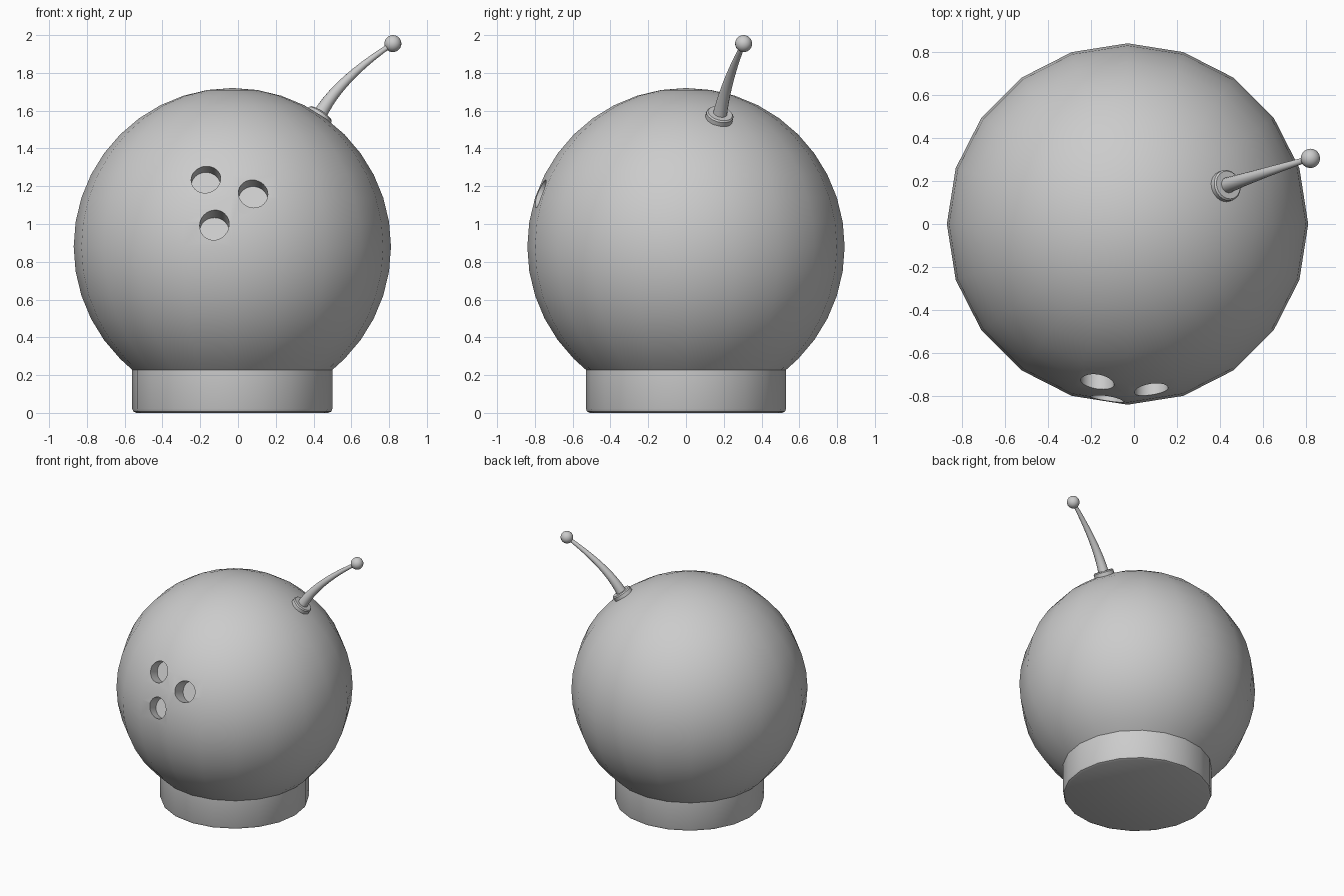
import bpy, bmesh
from math import sin, cos, pi, radians
from mathutils import Vector, Matrix

if "Cube" in bpy.data.objects:
    bpy.data.objects.remove(bpy.data.objects["Cube"])

CENTRE = Vector((-0.03, 0, 0.88))
R = 0.84


def finish(bm, name, smooth=True):
    bmesh.ops.recalc_face_normals(bm, faces=bm.faces[:])
    me = bpy.data.meshes.new(name)
    bm.to_mesh(me)
    bm.free()
    ob = bpy.data.objects.new(name, me)
    bpy.context.collection.objects.link(ob)
    if smooth:
        shade(ob)
    return ob


def shade(ob):
    bpy.ops.object.select_all(action='DESELECT')
    ob.select_set(True)
    bpy.context.view_layer.objects.active = ob
    bpy.ops.object.shade_smooth_by_angle(angle=radians(32))


def skin(name, rings, smooth=True):
    """Bridge rings of points; a ring of one point closes to a pole."""
    bm = bmesh.new()
    loops = [[bm.verts.new(p) for p in ring] for ring in rings]
    for a, b in zip(loops, loops[1:]):
        n = max(len(a), len(b))
        for i in range(n):
            j = (i + 1) % n
            quad = [a[i % len(a)], a[j % len(a)], b[j % len(b)], b[i % len(b)]]
            bm.faces.new(list(dict.fromkeys(quad)))
    for end in (loops[0], loops[-1]):
        if len(end) > 2:
            bm.faces.new(end)
    return finish(bm, name, smooth)


def ring(centre, axis, radius, sides):
    rot = Vector(axis).to_track_quat('Z', 'Y')
    return [Vector(centre) + rot @ Vector((radius * cos(2 * pi * i / sides),
                                           radius * sin(2 * pi * i / sides), 0))
            for i in range(sides)]


# Ball with flat round foot: one lathed profile, 20 sides
profile = [(R * sin(radians(a)), CENTRE.z + R * cos(radians(a))) for a in range(9, 136, 9)]
profile += [(0.53, 0.228), (0.53, 0.022), (0.524, 0.007), (0.508, 0)]
rings = [[CENTRE + Vector((0, 0, R))]]
for r, z in profile:
    rings.append([(CENTRE.x + r * cos(2 * pi * i / 20), r * sin(2 * pi * i / 20), z)
                  for i in range(20)])
body = skin("ball_body", rings, smooth=False)

# Three finger holes bored along one shared, slightly downward axis
axis = Vector((0, cos(radians(21)), -sin(radians(21))))
for x, z in ((-0.17, 1.24), (0.08, 1.165), (-0.125, 1.0)):
    y = -(R * R - (x - CENTRE.x) ** 2 - (z - CENTRE.z) ** 2) ** 0.5
    mouth = Vector((x, y, z))
    cutter = skin("hole_cutter", [ring(mouth - axis * 0.15, axis, 0.078, 32),
                                  ring(mouth + axis * 0.11, axis, 0.078, 32)], smooth=False)
    cutter.hide_render = True
    bpy.context.view_layer.objects.active = body
    mod = body.modifiers.new("finger_hole", 'BOOLEAN')
    mod.operation = 'DIFFERENCE'
    mod.solver = 'EXACT'
    mod.object = cutter
    bpy.ops.object.modifier_apply(modifier=mod.name)
    bpy.data.objects.remove(cutter)
shade(body)

# Antenna collar sitting on the ball
out = Vector((0.465, 0.18, 0.70)).normalized()
seat = CENTRE + out * R
skin("antenna_collar", [ring(seat + out * h, out, r, 24) for h, r in
                        ((-0.03, 0.073), (0.018, 0.073), (0.026, 0.066))])

# Tapered, bent antenna stem
tip = Vector((0.82, 0.305, 1.955))
p0, p1 = seat + out * 0.01, Vector((0.53, 0.215, 1.765))
stem = []
for k in range(11):
    t = k / 10
    p = p0 * (1 - t) ** 2 + p1 * 2 * t * (1 - t) + tip * t * t
    d = (p1 - p0) * (1 - t) + (tip - p1) * t
    stem.append(ring(p, d, 0.038 * (1 - t) + 0.012 * t, 16))
skin("antenna_stem", stem)

# Antenna tip ball
bm = bmesh.new()
bmesh.ops.create_uvsphere(bm, u_segments=20, v_segments=14, radius=0.045,
                          matrix=Matrix.Translation(tip))
finish(bm, "antenna_tip")
